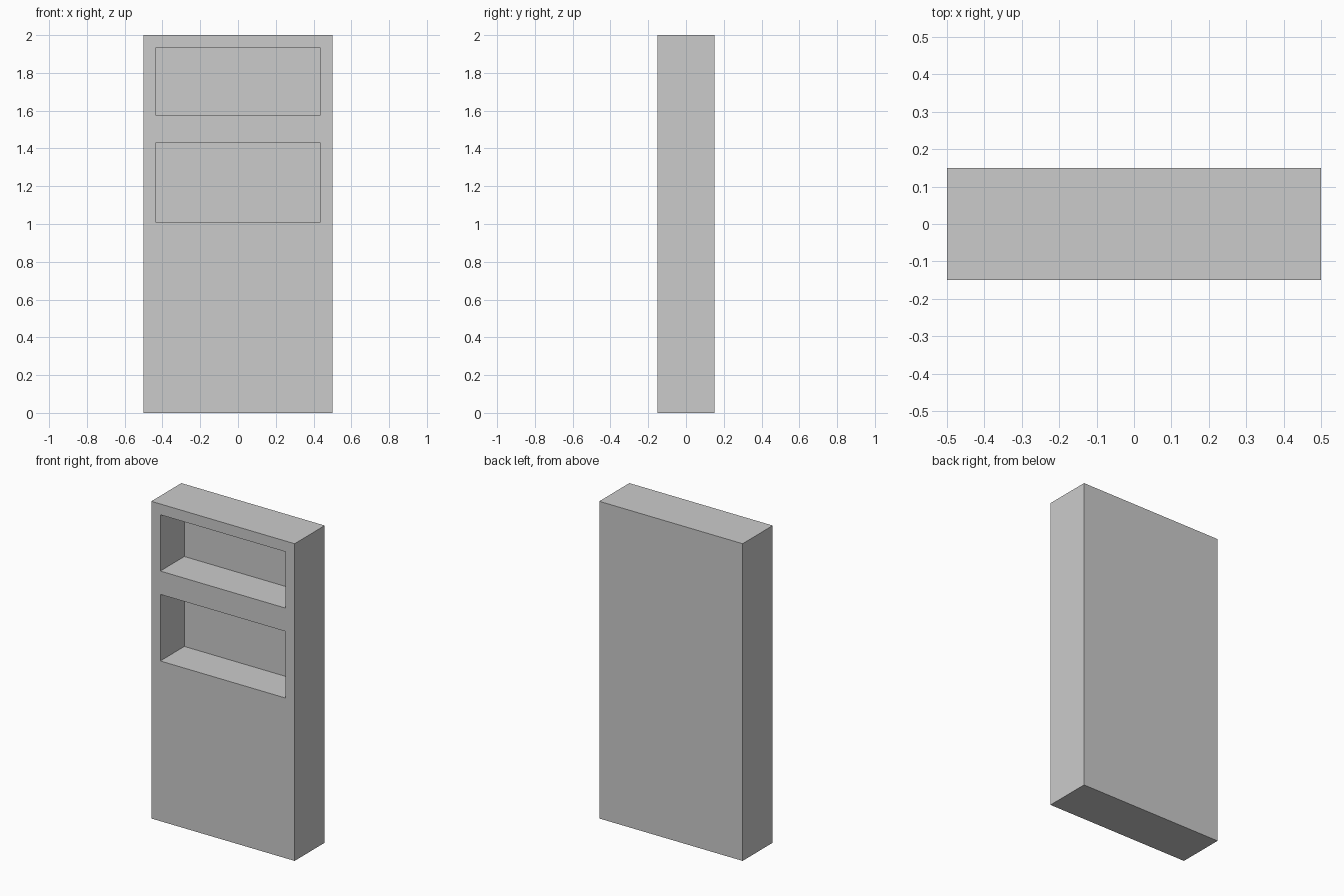
import bpy

if "Cube" in bpy.data.objects:
    bpy.data.objects.remove(bpy.data.objects["Cube"])


def box(name, x, y, z):
    """Axis-aligned box from (min, max) ranges."""
    mid = [(a + b) / 2 for a, b in (x, y, z)]
    bpy.ops.mesh.primitive_cube_add(size=1, location=mid)
    ob = bpy.context.object
    ob.name = name
    ob.scale = [b - a for a, b in (x, y, z)]
    bpy.ops.object.transform_apply(location=True, rotation=False, scale=True)
    return ob


# Solid cabinet body
body = box("cabinet_body", (-0.5, 0.5), (-0.15, 0.15), (0, 2))

# Two open shelf recesses cut into the front
for name, z in (("upper_recess", (1.577, 1.932)), ("lower_recess", (1.01, 1.43))):
    cutter = box(name, (-0.437, 0.437), (-0.3, 0.09), z)
    cutter.hide_render = True
    mod = body.modifiers.new(name, 'BOOLEAN')
    mod.operation = 'DIFFERENCE'
    mod.solver = 'EXACT'
    mod.object = cutter
    bpy.context.view_layer.objects.active = body
    bpy.ops.object.modifier_apply(modifier=name)
    bpy.data.objects.remove(cutter)
